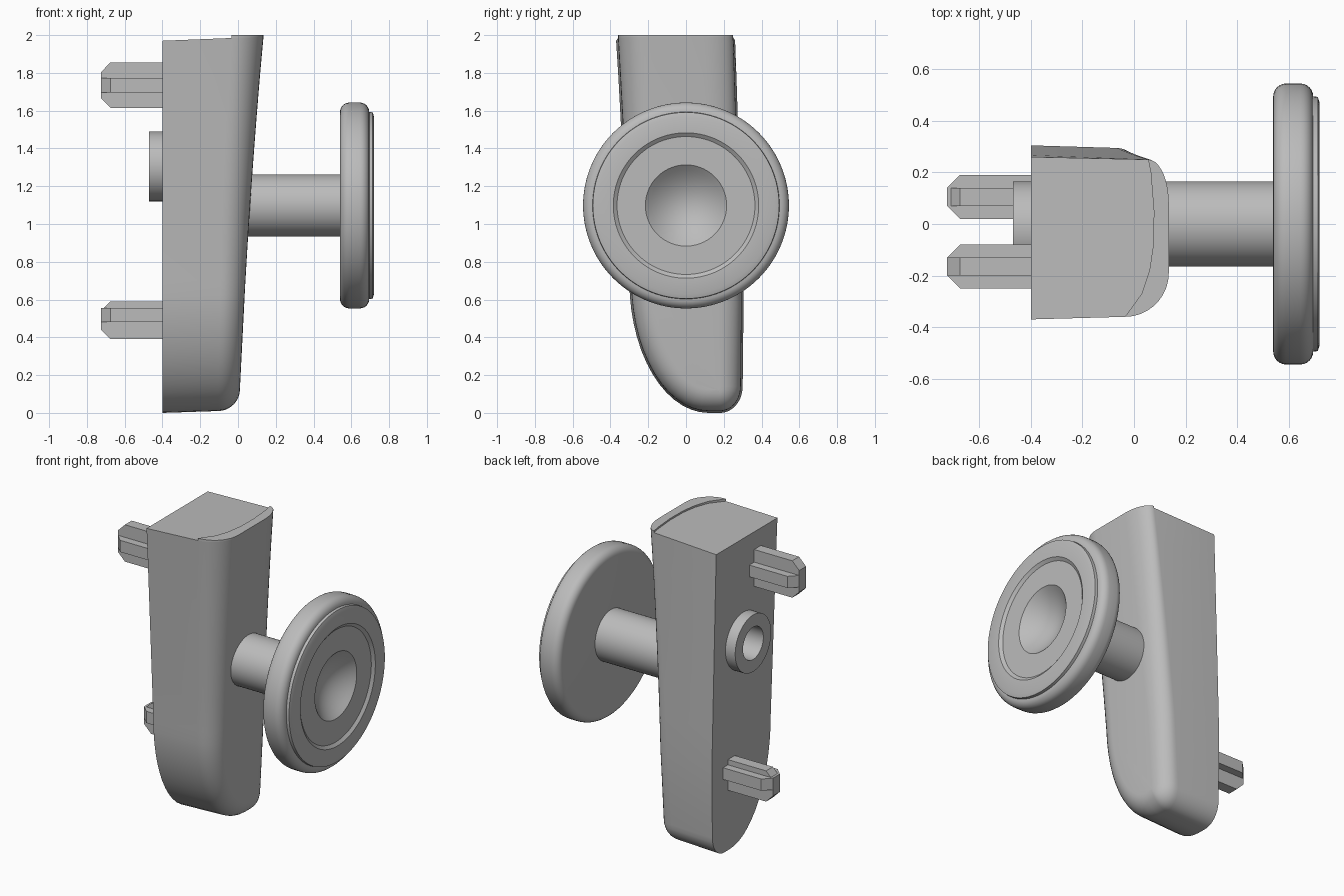
import bpy, bmesh
from math import sin, cos, pi
from mathutils import Vector

if "Cube" in bpy.data.objects:
    bpy.data.objects.remove(bpy.data.objects["Cube"])

GREY = (0.5, 0.5, 0.5, 1)
grey = bpy.data.materials.new("satin grey")
grey.use_nodes = True
grey.diffuse_color = GREY
grey.node_tree.nodes["Principled BSDF"].inputs["Base Color"].default_value = GREY


def activate(ob):
    bpy.ops.object.select_all(action='DESELECT')
    ob.select_set(True)
    bpy.context.view_layer.objects.active = ob


def make(name, verts, faces, smooth=True):
    bm = bmesh.new()
    vs = [bm.verts.new(v) for v in verts]
    for f in faces:
        bm.faces.new([vs[i] for i in f])
    bmesh.ops.remove_doubles(bm, verts=bm.verts, dist=1e-5)
    bmesh.ops.recalc_face_normals(bm, faces=bm.faces)
    me = bpy.data.meshes.new(name)
    bm.to_mesh(me)
    bm.free()
    me.materials.append(grey)
    ob = bpy.data.objects.new(name, me)
    bpy.context.collection.objects.link(ob)
    if smooth:
        activate(ob)
        bpy.ops.object.shade_smooth_by_angle()
    return ob


def lathe(name, profile, y, z, closed=False, n=72):
    """Turn an (x, radius) profile about an axis along x."""
    verts = [(x, y + r * cos(2 * pi * k / n), z + r * sin(2 * pi * k / n))
             for x, r in profile for k in range(n)]
    m = len(profile)
    faces = []
    for i in range(m if closed else m - 1):
        a, b = i * n, (i + 1) % m * n
        for k in range(n):
            q = (k + 1) % n
            if profile[i][1] == 0:
                faces.append((a, b + q, b + k))
            elif profile[(i + 1) % m][1] == 0:
                faces.append((a + k, a + q, b))
            else:
                faces.append((a + k, a + q, b + q, b + k))
    return make(name, verts, faces)


def arc(cx, cr, rad, a0, a1, steps=6):
    return [(cx + rad * cos(a0 + (a1 - a0) * i / steps),
             cr + rad * sin(a0 + (a1 - a0) * i / steps)) for i in range(steps + 1)]


# Body outline in (y, z): left and right sides from the bottom up
N = 14
q = [i * pi / 2 / N for i in range(N + 1)]
left = [(0.12 - 0.42 * sin(t), 0.7 - 0.7 * cos(t)) for t in q]
right = [(0.18 + 0.12 * sin(t), 0.14 - 0.14 * cos(t)) for t in q[1:]]
right = [(0.18, 0)] + right[:-2] + [(0.30, 0.14), (0.305, 0.6)]
for i in range(1, 7):
    t = i / 6
    left.append((-0.30 - 0.07 * t, 0.7 + 1.3 * t))
    right.append((0.305 - 0.045 * t, 0.6 + 1.4 * t))
outline = [Vector(p) for p in left[::-1] + right]
M = len(outline)


def top_z(x):
    return 1.97 + 0.04 * (x + 0.4)


def front_x(z):
    return 0.005 + 0.04 * z + 0.0125 * z * z


def layer(angle):
    """One ring of the body; None is the flat back, else an angle along the front round."""
    ring = []
    for i, p in enumerate(outline):
        if i in (0, M - 1):
            normal = Vector((1 if i == 0 else -1, 0))
        else:
            d = (outline[i + 1] - outline[i - 1]).normalized()
            normal = Vector((-d.y, d.x))
        if angle is None:
            x, s = -0.4, p
        else:
            on_left = i < M // 2
            ry = 0.11 + 0.03 * p.y
            rx = 0.11 + (0.03 if on_left else -0.015) * p.y
            s = p + normal * (0.01 + ry * (1 - cos(angle)))
            x = front_x(s.y) - rx * (1 - sin(angle))
        z = top_z(x) if i in (0, M - 1) else s.y
        ring.append((x, s.x, z))
    return ring


STEPS = 9
rings = [layer(None)] + [layer(k * pi / 2 / STEPS) for k in range(STEPS + 1)]
K = len(rings)
faces = [tuple(range(M))]
for k in range(K - 1):
    for i in range(M - 1):
        a, b = k * M + i, (k + 1) * M + i
        faces.append((a, a + 1, b + 1, b))
base = (K - 1) * M
for i in range(M // 2 - 1):
    faces.append((base + i, base + i + 1, base + M - 2 - i, base + M - 1 - i))
faces.append(tuple([k * M for k in range(K)] + [k * M + M - 1 for k in reversed(range(K))]))
body = make("body", [v for r in rings for v in r], faces, smooth=False)

# Screw bore through the back of the body
BY, BZ, BORE = -0.02, 1.305, 0.105
cutter = lathe("bore_cutter", [(-0.6, 0), (-0.6, BORE), (-0.2, BORE), (-0.2, 0)], BY, BZ)
cutter.hide_render = True
activate(body)
mod = body.modifiers.new("bore", 'BOOLEAN')
mod.operation = 'DIFFERENCE'
mod.object = cutter
bpy.ops.object.modifier_apply(modifier=mod.name)
bpy.data.objects.remove(cutter)
activate(body)
bpy.ops.object.shade_smooth_by_angle()

# Raised lip along the front of the top face
outer = [r[0] for r in rings[1:]] + [r[M - 1] for r in reversed(rings[1:])]
inner = [(0.065, 0.2), (0.077, 0.05), (0.075, -0.08), (0.06, -0.18), (0.03, -0.27)]
loop = [(v[0], v[1]) for v in outer] + inner
n = len(loop)
verts = [(x, y, top_z(x)) for x, y in loop] + [(x, y, 2.0) for x, y in loop]
make("top_lip", verts, [tuple(range(n, 2 * n))] +
     [(i, (i + 1) % n, n + (i + 1) % n, n + i) for i in range(n)])

# Hollow boss around the bore
lathe("back_boss", [(-0.47, BORE), (-0.47, 0.185), (-0.39, 0.185), (-0.39, BORE)],
      BY, BZ, closed=True)

# Axle and the dished disc it carries
lathe("axle", [(-0.05, 0), (-0.05, 0.165), (0.56, 0.165), (0.56, 0)], 0, 1.098)
disc = [(0.54, 0)] + arc(0.59, 0.495, 0.05, pi, pi / 2)
disc += arc(0.645, 0.495, 0.05, pi / 2, 0)
disc += [(0.713, 0.493), (0.72, 0.47), (0.72, 0.385), (0.705, 0.365)]
disc += [(0.705 - 0.1 * (1 - (i / 8) ** 2), 0.215 * i / 8) for i in range(8, -1, -1)]
lathe("disc", disc, 0, 1.098, n=96)


# Cross-shaped locating pegs, each made of two ribs with chamfered tips
def rib(name, centre, half, thick, axis):
    profile = [(-0.38, half), (-0.675, half), (-0.725, half - 0.05)]
    profile += [(x, -h) for x, h in reversed(profile)]
    m = len(profile)
    verts = []
    for side in (-thick, thick):
        for x, h in profile:
            off = (side, h) if axis == 'z' else (h, side)
            verts.append((x, centre[0] + off[0], centre[1] + off[1]))
    make(name, verts, [tuple(range(m)), tuple(range(m, 2 * m))] +
         [(i, (i + 1) % m, m + (i + 1) % m, m + i) for i in range(m)], smooth=False)


for name, y, z, half, cross_z in (("upper_peg", -0.165, 1.735, 0.12, 1.735),
                                  ("lower_peg", 0.105, 0.49, 0.10, 0.518)):
    rib(name + "_upright_rib", (y, z), half, 0.035, 'z')
    rib(name + "_level_rib", (y, cross_z), 0.085, 0.038, 'y')
